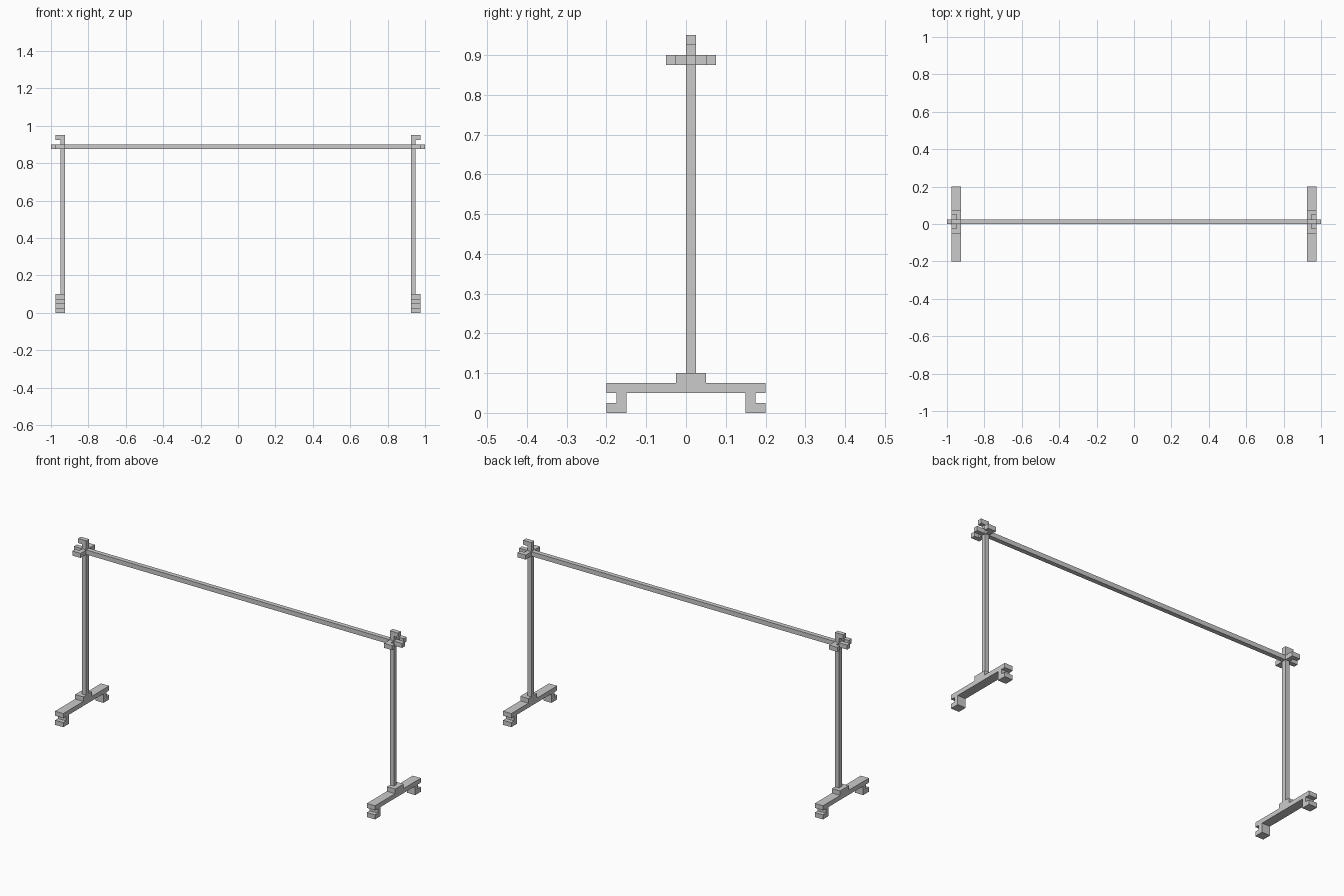
import bpy
import bmesh
from mathutils import Vector

if "Cube" in bpy.data.objects:
    bpy.data.objects.remove(bpy.data.objects["Cube"])

U = 0.025  # the whole model sits on this unit grid


def extrude(name, profile, to_xyz, start, end, mirror=True):
    """Extrude a closed 2D profile (grid units) between two depths; mirror across x."""
    bm = bmesh.new()
    verts = [bm.verts.new(Vector(to_xyz(a, b, start)) * U) for a, b in profile]
    face = bm.faces.new(verts)
    step = (Vector(to_xyz(0, 0, end)) - Vector(to_xyz(0, 0, start))) * U
    grown = bmesh.ops.extrude_face_region(bm, geom=[face], use_keep_orig=True)
    bmesh.ops.translate(bm, vec=step,
                        verts=[g for g in grown["geom"] if isinstance(g, bmesh.types.BMVert)])
    bmesh.ops.recalc_face_normals(bm, faces=bm.faces)
    mesh = bpy.data.meshes.new(name)
    bm.to_mesh(mesh)
    bm.free()
    obj = bpy.data.objects.new(name, mesh)
    bpy.context.collection.objects.link(obj)
    if mirror:
        obj.modifiers.new("Mirror", "MIRROR").use_mirror_merge = False
    return obj


def along_x(y, z, x):
    return (x, y, z)


def along_y(x, z, y):
    return (x, y, z)


def along_z(x, y, z):
    return (x, y, z)


# Feet: cross beam with a raised socket and an outward-stepped pad at each end
foot = [(-8, 0), (-6, 0), (-6, 2), (6, 2), (6, 0), (8, 0), (8, 1), (7, 1), (7, 2), (8, 2),
        (8, 3), (2, 3), (2, 4), (-1, 4), (-1, 3), (-8, 3), (-8, 2), (-7, 2), (-7, 1), (-8, 1)]
extrude("foot", foot, along_x, 37, 39)

# Posts with an outward hook on top
post = [(37, 4), (38, 4), (38, 37), (39, 37), (39, 38), (37, 38)]
extrude("post", post, along_y, 0, 1)

# Front and back hooks beside each post
for name, base, d in (("front_hook", 0, -1), ("back_hook", 1, 1)):
    hook = [(37, base), (38, base), (38, base + d), (39, base + d),
            (39, base + 2 * d), (37, base + 2 * d)]
    extrude(name, hook, along_z, 35, 36)

# Rail between the posts and its stubs past them
extrude("rail", [(0, 35), (1, 35), (1, 36), (0, 36)], along_x, -37, 37, mirror=False)
extrude("rail_end", [(0, 35), (1, 35), (1, 36), (0, 36)], along_x, 38, 40)
